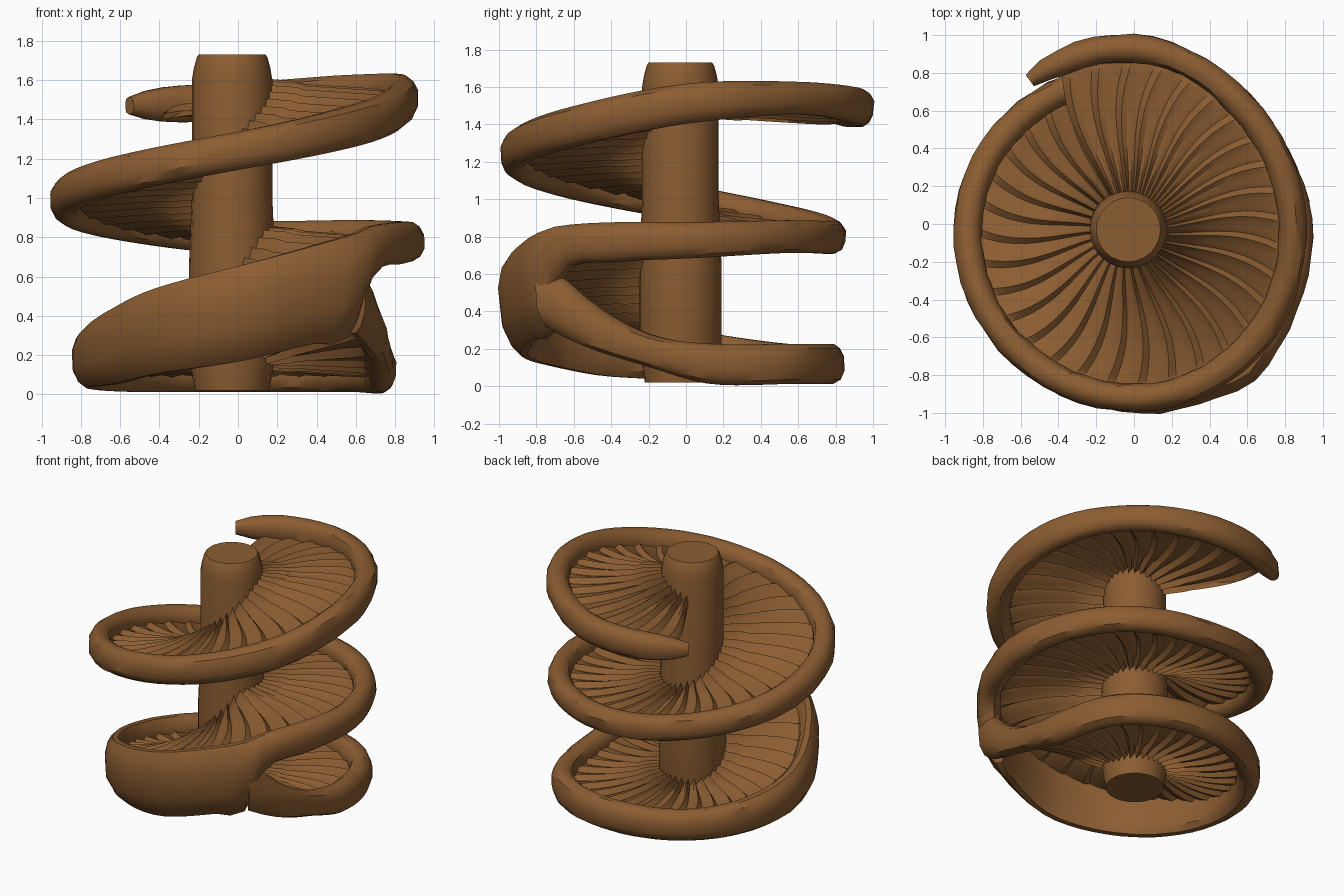
import bpy, bmesh, math, random
from mathutils import Vector

cube = bpy.data.objects.get("Cube")
if cube:
    bpy.data.objects.remove(cube)
random.seed(4)

brown = bpy.data.materials.new("brown clay")
brown.use_nodes = True
colour = (0.26, 0.11, 0.032, 1)
brown.diffuse_color = colour
brown.node_tree.nodes["Principled BSDF"].inputs["Base Color"].default_value = colour

AXIS = Vector((-0.03, -0.03, 0))

# Ramp path: angle in degrees, radius, height, half height of the rim
PATH = [
    (-51, .97, .48, .18), (-35, .84, .31, .12), (-15, .74, .19, .09),
    (10, .74, .12, .11), (45, .81, .12, .11), (90, .77, .12, .11),
    (135, .75, .12, .11), (180, .77, .17, .14), (215, .79, .24, .19),
    (240, .86, .32, .22), (270, .93, .41, .25), (295, .95, .51, .26),
    (308, .98, .56, .27), (315, .95, .73, .13), (335, .9, .77, .11),
    (360, .87, .78, .1), (400, .82, .8, .09), (450, .78, .8, .09),
    (495, .82, .87, .09), (540, .88, .98, .1), (630, .92, 1.24, .1),
    (675, .89, 1.38, .11), (720, .84, 1.51, .11), (765, .845, 1.54, .09),
    (810, .93, 1.49, .1), (846, .94, 1.47, .09),
]


def sample(angle):
    """Smooth radius, height and half height of the rim at an angle."""
    i = max(k for k in range(len(PATH) - 1) if PATH[k][0] <= angle or k == 0)
    a, b = PATH[i], PATH[i + 1]
    before, after = PATH[max(i - 1, 0)], PATH[min(i + 2, len(PATH) - 1)]
    span = b[0] - a[0]
    t = min(max((angle - a[0]) / span, 0), 1)
    out = []
    for c in range(1, 4):
        m0 = (b[c] - before[c]) / (b[0] - before[0]) * span
        m1 = (after[c] - a[c]) / (after[0] - a[0]) * span
        out.append((2*t**3 - 3*t*t + 1) * a[c] + (t**3 - 2*t*t + t) * m0
                   + (3*t*t - 2*t**3) * b[c] + (t**3 - t*t) * m1)
    return out


def direction(degrees):
    a = math.radians(degrees)
    return Vector((math.cos(a), math.sin(a), 0))


def build(name, rows, sharp):
    """Skin rows of points into a capped tube and shade it."""
    bm = bmesh.new()
    grid = [[bm.verts.new(p) for p in row] for row in rows]
    n = len(rows[0])
    for r0, r1 in zip(grid, grid[1:]):
        for j in range(n):
            k = (j + 1) % n
            bm.faces.new((r0[j], r0[k], r1[k], r1[j]))
    bm.faces.new(grid[0])
    bm.faces.new(grid[-1])
    bmesh.ops.recalc_face_normals(bm, faces=bm.faces)
    mesh = bpy.data.meshes.new(name)
    bm.to_mesh(mesh)
    bm.free()
    obj = bpy.data.objects.new(name, mesh)
    bpy.context.collection.objects.link(obj)
    mesh.materials.append(brown)
    bpy.ops.object.select_all(action='DESELECT')
    obj.select_set(True)
    bpy.context.view_layer.objects.active = obj
    bpy.ops.object.shade_smooth_by_angle(angle=math.radians(sharp))


# Central column, slightly wider at the foot and bevelled at the top
profile = [(.19, .02), (.22, .2), (.22, .65), (.205, 1), (.205, 1.6),
           (.195, 1.66), (.18, 1.715), (.17, 1.73)]
build("column", [[AXIS + direction(s * 15) * r + Vector((0, 0, z))
                  for s in range(24)] for r, z in profile], 30)

# Spiral rim: rounded tube whose height swells into the front wall
rows = []
start, end = PATH[0][0], PATH[-1][0]
steps = 150
for i in range(steps + 1):
    angle = start + (end - start) * i / steps
    r, z, half = sample(angle)
    taper = (.5, .8, .95, 1)[min(i + 2, steps - i, 3)]
    row = []
    for s in range(12):
        c, v = direction(s * 30 + 15).xy
        bulge = math.copysign(abs(v) ** .8, v) * half * taper
        rough = 1 + random.uniform(-.08, .08)
        lean = min(v, 0) * max(half - .11, 0) * .5
        p = direction(angle) * (r + lean + c * .075 * taper * rough)
        p.z = max(z + bulge, .005)
        row.append(p)
    rows.append(row)
build("spiral_rim", rows, 35)

# Spiral deck: thin sheet with nearly radial ridges, fluted by the column
RIDGE = (0, .004, .022, -.012)
RINGS = 14


def deck_point(i, j, side):
    t = j / RINGS
    angle = -45 + i * 2.8
    z, half = sample(angle)[1:]
    swirl = 5 * math.sin(t * math.pi) - 3 * t
    edge = min(max(angle + swirl, start), end)
    r = sample(edge)[0]
    p = (AXIS + direction(angle + swirl) * .18).lerp(direction(edge) * r, t)
    outer = z + half - .12 - .03 * min(max((angle - 780) / 50, 0), 1)
    inner = min(outer + .045, .18) if angle < 0 else outer + .045
    flute = 1.5 if t < .25 else 1
    height = inner + (outer - inner) * t + RIDGE[i % 4] * flute * min(1, 6 * (1 - t))
    p.z = max(height + side * .014, .01)
    return p


rows = []
for i in range(316):
    top = [deck_point(i, j, 1) for j in range(RINGS + 1)]
    under = [deck_point(i, j, -1) for j in range(RINGS, -1, -1)]
    rows.append(top + under)
build("ridged_deck", rows, 25)
